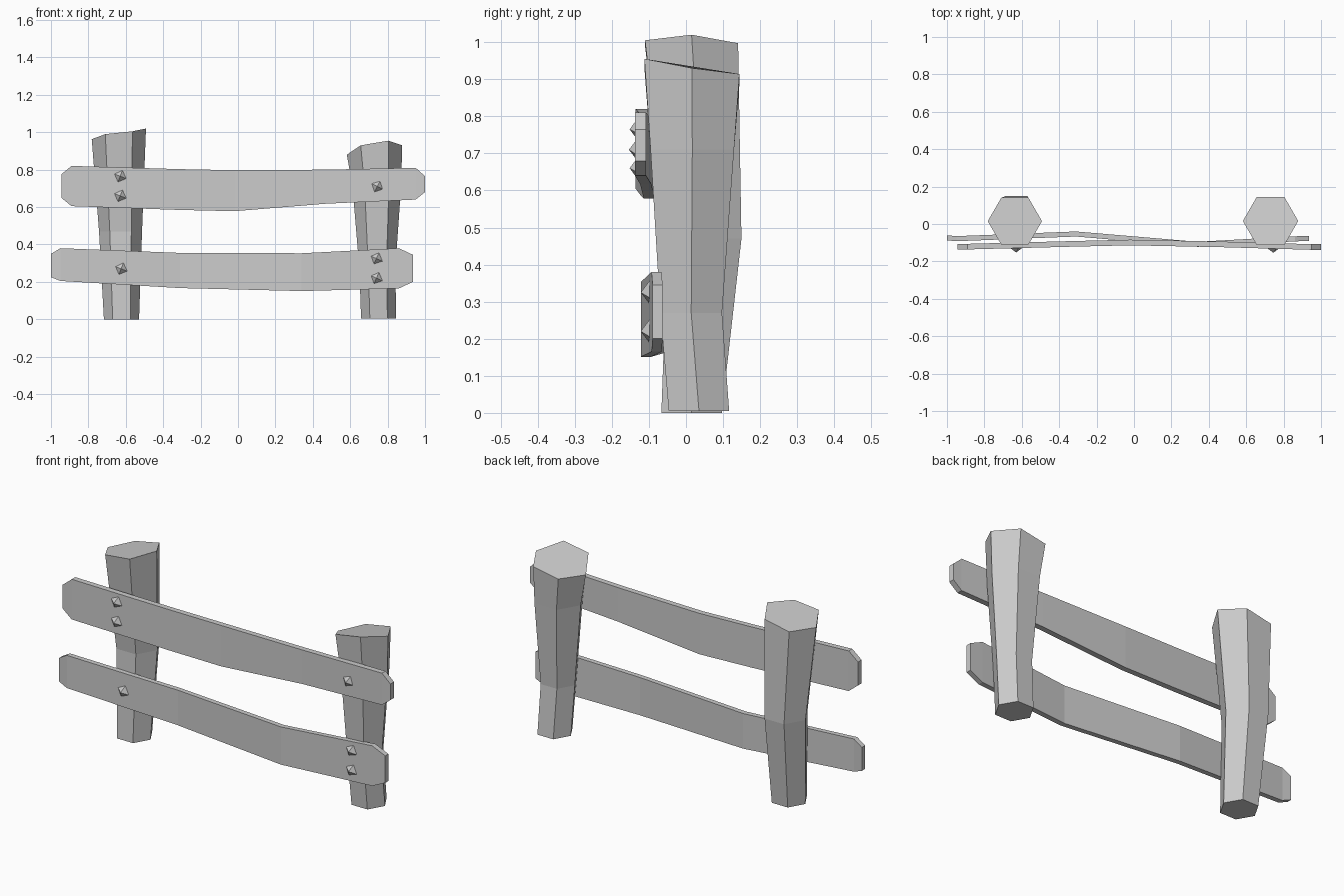
import bpy, math

if "Cube" in bpy.data.objects:
    bpy.data.objects.remove(bpy.data.objects["Cube"])


def make(name, verts, faces):
    me = bpy.data.meshes.new(name)
    me.from_pydata(verts, [], faces)
    me.update()
    ob = bpy.data.objects.new(name, me)
    bpy.context.collection.objects.link(ob)
    return ob


def loft(name, rings):
    """Skin equal-sided closed rings and cap both ends."""
    n = len(rings[0])
    verts = [v for r in rings for v in r]
    faces = [(i * n + k, i * n + (k + 1) % n, (i + 1) * n + (k + 1) % n, (i + 1) * n + k)
             for i in range(len(rings) - 1) for k in range(n)]
    last = (len(rings) - 1) * n
    faces += [tuple(reversed(range(n))), tuple(range(last, last + n))]
    return make(name, verts, faces)


def post(name, rows, top, heights):
    """Six-sided post: rows of (z, cx, cy, r), then a crooked sawn top."""
    def ring(cx, cy, r, zs):
        return [(cx + r * math.cos(k * math.pi / 3), cy + r * math.sin(k * math.pi / 3), zs[k])
                for k in range(6)]
    rings = [ring(cx, cy, r, [z] * 6) for z, cx, cy, r in rows]
    loft(name, rings + [ring(*top, heights)])


def plank(name, rows, thick):
    """Bent board: rows of (x, bottom z, top z, front y)."""
    loft(name, [[(x, y, b), (x, y, t), (x, y + thick, t), (x, y + thick, b)][::-1]
                for x, b, t, y in rows])


def nail(name, x, y, z, turn):
    """Four-sided pyramid nail head pointing forward."""
    base = [(x + 0.038 * math.cos(turn + k * math.pi / 2), y + 0.006,
             z + 0.038 * math.sin(turn + k * math.pi / 2)) for k in range(4)]
    make(name, base + [(x, y - 0.02, z)],
         [(0, 1, 4), (1, 2, 4), (2, 3, 4), (3, 0, 4), (3, 2, 1, 0)])


# Posts
post("left_post",
     [(0, -0.623, 0.015, 0.094), (0.47, -0.628, 0.050, 0.115)],
     (-0.637, 0.015, 0.145), [1.02, 0.997, 0.968, 0.963, 0.99, 1.005])
post("right_post",
     [(0.005, 0.752, 0.035, 0.094), (0.27, 0.745, 0.014, 0.096), (0.71, 0.742, 0.017, 0.130)],
     (0.73, 0.016, 0.148), [0.93, 0.914, 0.887, 0.88, 0.93, 0.955])

# Planks with clipped ends
plank("upper_plank",
      [(-0.945, 0.65, 0.775, -0.136), (-0.89, 0.605, 0.82, -0.136),
       (-0.32, 0.585, 0.803, -0.121), (-0.02, 0.578, 0.797, -0.114),
       (0.47, 0.618, 0.80, -0.124), (0.95, 0.64, 0.81, -0.138),
       (1.0, 0.68, 0.765, -0.138)], 0.030)
plank("lower_plank",
      [(-1.0, 0.225, 0.35, -0.087), (-0.95, 0.205, 0.38, -0.092),
       (-0.31, 0.167, 0.355, -0.067), (0.34, 0.151, 0.353, -0.122),
       (0.86, 0.165, 0.38, -0.093), (0.935, 0.20, 0.345, -0.09)], 0.027)

# Nail heads
for i, (x, y, z, turn) in enumerate([
        (-0.63, -0.132, 0.765, 1.2), (-0.63, -0.132, 0.66, 1.2), (0.745, -0.134, 0.71, 1.1),
        (-0.625, -0.082, 0.27, 1.2), (0.74, -0.102, 0.325, 1.15), (0.74, -0.102, 0.22, 1.15)]):
    nail(f"nail_{i + 1}", x, y, z, turn)
